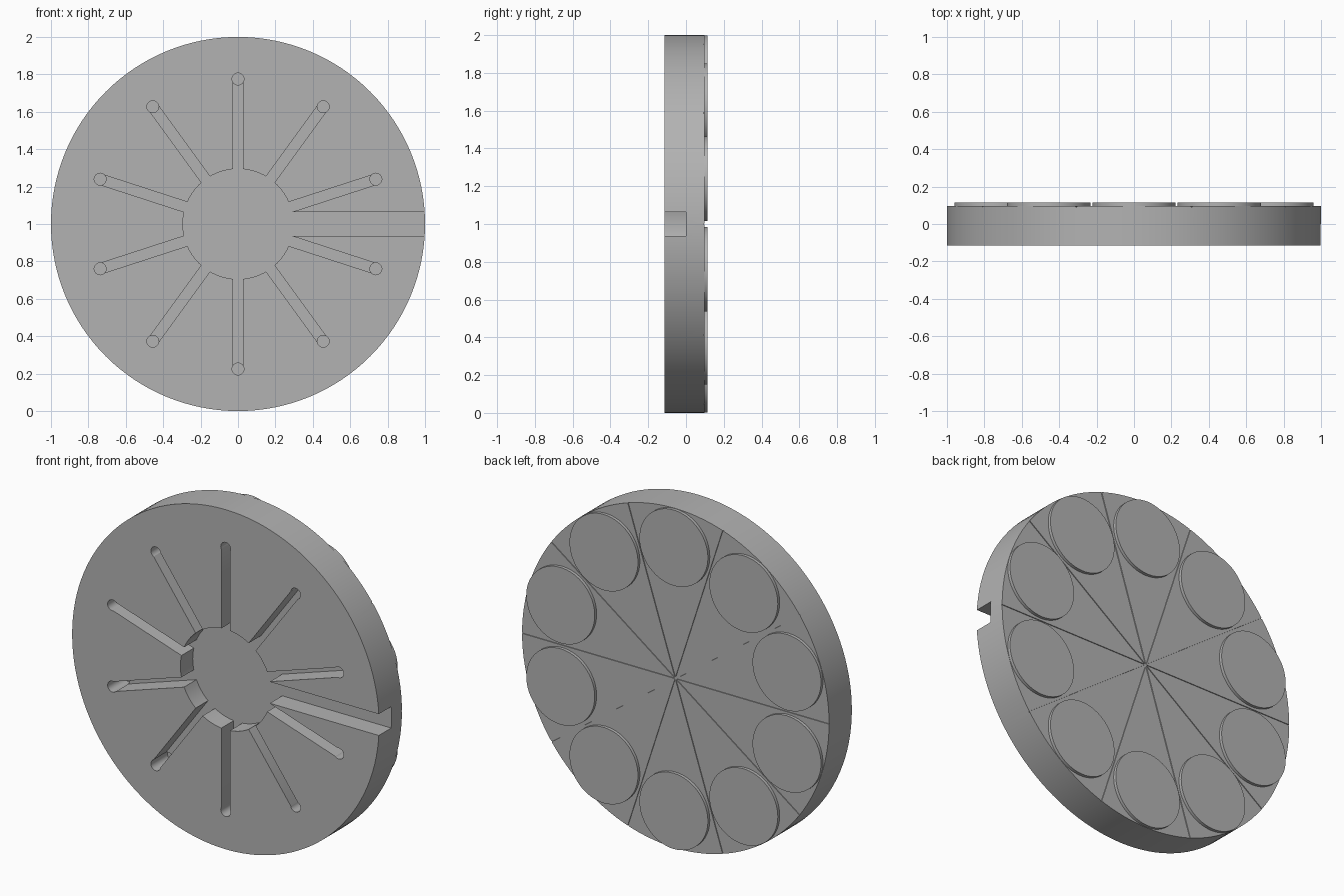
import bpy, math
from mathutils import Matrix, Vector

if "Cube" in bpy.data.objects:
    bpy.data.objects.remove(bpy.data.objects["Cube"])

grey = bpy.data.materials.new("plain grey")
grey.diffuse_color = (0.45, 0.45, 0.45, 1)
grey.use_nodes = True
grey.node_tree.nodes["Principled BSDF"].inputs["Base Color"].default_value = grey.diffuse_color

COUNT, RING = 10, 0.775            # stations around the wheel and their radius
FRONT, FLOOR, BACK, TOP = -0.115, 0.0, 0.097, 0.115
CENTRE = Vector((0, 0, 1))


def prism(name, outline, y0, y1):
    """Extrude an (x, z) outline, measured from the wheel centre, along y."""
    n = len(outline)
    verts = [(x, y, z + 1) for y in (y0, y1) for x, z in outline]
    faces = [tuple(range(n)), tuple(reversed(range(n, 2 * n)))]
    faces += [(i, i + n, (i + 1) % n + n, (i + 1) % n) for i in range(n)]
    mesh = bpy.data.meshes.new(name)
    mesh.from_pydata(verts, [], faces)
    mesh.materials.append(grey)
    obj = bpy.data.objects.new(name, mesh)
    bpy.context.collection.objects.link(obj)
    return obj


def circle(r, n, cx=0, cz=0):
    return [(cx + r * math.cos(math.tau * i / n), cz + r * math.sin(math.tau * i / n))
            for i in range(n)]


def bar(r0, r1, half, angle):
    c, s = math.cos(angle), math.sin(angle)
    return [(r * c - w * s, r * s + w * c)
            for r, w in ((r0, -half), (r1, -half), (r1, half), (r0, half))]


def smooth(obj):
    bpy.ops.object.select_all(action='DESELECT')
    obj.select_set(True)
    bpy.context.view_layer.objects.active = obj
    bpy.ops.object.shade_smooth_by_angle(angle=math.radians(30))


def cut(obj, cutter):
    mod = obj.modifiers.new("cut", 'BOOLEAN')
    mod.operation, mod.solver, mod.object = 'DIFFERENCE', 'EXACT', cutter
    bpy.context.view_layer.objects.active = obj
    bpy.ops.object.modifier_apply(modifier=mod.name)
    bpy.data.objects.remove(cutter)


# main wheel with a central pocket and one channel open to the rim
wheel = prism("wheel_body", circle(1, 128), FRONT, BACK)
cut(wheel, prism("pocket_cutter", circle(0.295, 64), FRONT - 0.1, FLOOR))
cut(wheel, prism("channel_cutter", bar(0.2, 1.1, 0.063, 0), FRONT - 0.1, FLOOR))

stations = [math.radians(18 + 36 * i) for i in range(COUNT)]
for a in stations:
    # radial slot ending in a deeper round hole
    cut(wheel, prism("slot_cutter", bar(0.25, RING, 0.028, a), FRONT - 0.1, FLOOR))
    x, z = RING * math.cos(a), RING * math.sin(a)
    cut(wheel, prism("hole_cutter", circle(0.032, 24, x, z), FRONT - 0.1, FLOOR + 0.04))

# fine grooves dividing the back into sectors
for i in range(COUNT // 2):
    cut(wheel, prism("groove_cutter", bar(-1.1, 1.1, 0.003, math.radians(36 * i)),
                     BACK - 0.005, BACK + 0.1))
smooth(wheel)

# raised round pads on the back
for i, a in enumerate(stations):
    x, z = RING * math.cos(a), RING * math.sin(a)
    smooth(prism(f"back_pad_{i + 1}", circle(0.223, 64, x, z), BACK - 0.003, TOP))
